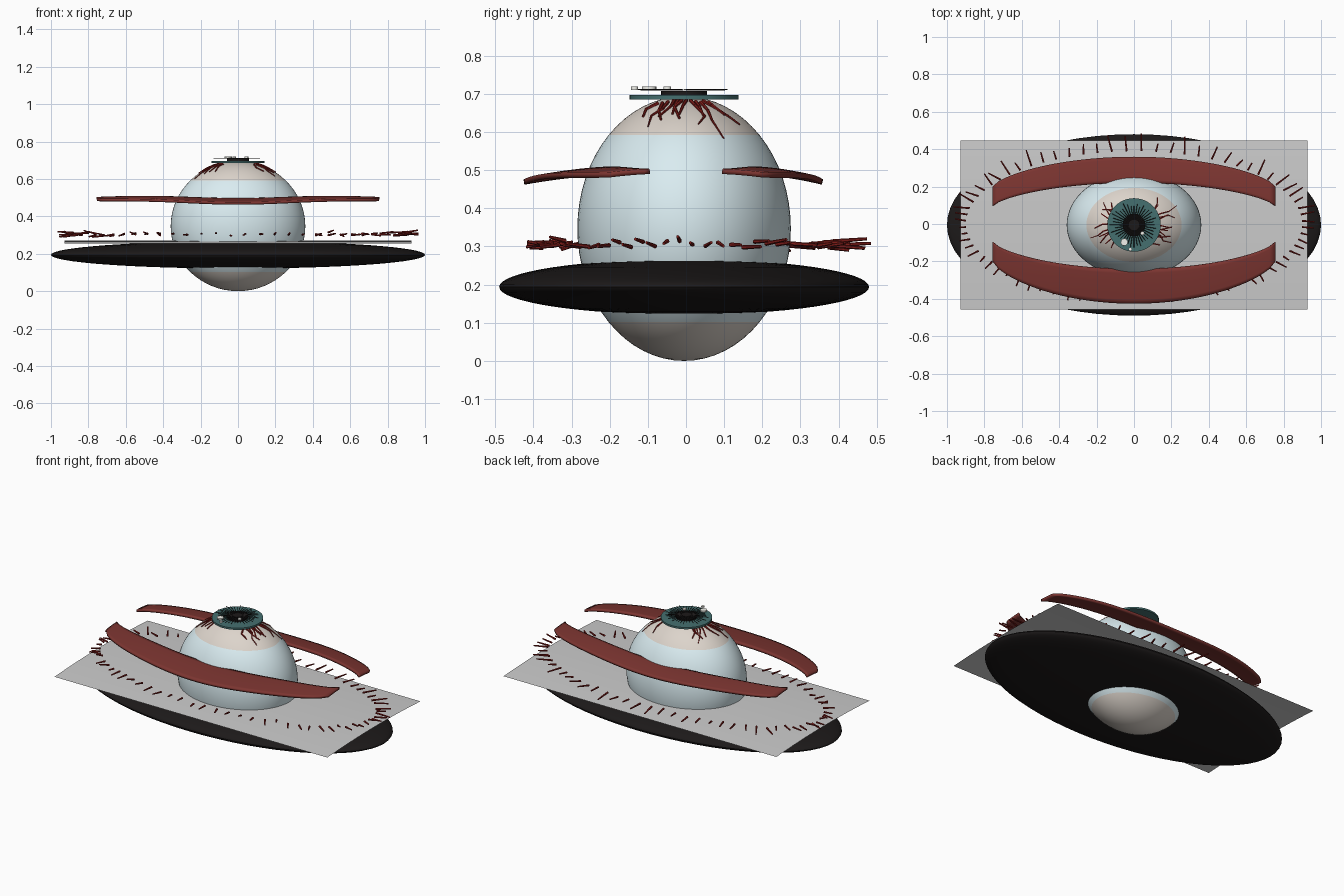
import bpy, bmesh, math, random
from mathutils import Vector, Matrix

if "Cube" in bpy.data.objects:
    bpy.data.objects.remove(bpy.data.objects["Cube"])

random.seed(7)
CY = -0.005              # depth centre of the eye
EYE_C, EYE_R = Vector((0, CY, 0.347)), Vector((0.36, 0.28, 0.347))


def mat(name, r, g, b):
    m = bpy.data.materials.new(name)
    m.diffuse_color = (r, g, b, 1)
    m.use_nodes = True
    m.node_tree.nodes["Principled BSDF"].inputs["Base Color"].default_value = m.diffuse_color
    return m


BLACK = mat("black", 0.012, 0.010, 0.010)
WHITE = mat("pale_blue", 0.70, 0.84, 0.88)
CREAM = mat("cream", 0.72, 0.66, 0.60)
TEAL = mat("teal", 0.06, 0.16, 0.16)
LID = mat("lid_red", 0.20, 0.035, 0.03)
BLOOD = mat("blood_red", 0.22, 0.012, 0.01)
SHINE = mat("shine", 0.9, 0.9, 0.85)


def finish(bm, name, mats, smooth=True):
    me = bpy.data.meshes.new(name)
    bmesh.ops.recalc_face_normals(bm, faces=bm.faces)
    bm.to_mesh(me)
    bm.free()
    for m in mats:
        me.materials.append(m)
    ob = bpy.data.objects.new(name, me)
    bpy.context.collection.objects.link(ob)
    if smooth:
        bpy.context.view_layer.objects.active = ob
        bpy.ops.object.select_all(action='DESELECT')
        ob.select_set(True)
        bpy.ops.object.shade_smooth_by_angle(angle=math.radians(35))
    return ob


def ellipsoid(name, centre, radii, mats, pick=None):
    bm = bmesh.new()
    bmesh.ops.create_uvsphere(bm, u_segments=64, v_segments=32, radius=1)
    bmesh.ops.transform(bm, verts=bm.verts,
                        matrix=Matrix.Translation(centre) @ Matrix.Diagonal((*radii, 1)))
    if pick:
        for f in bm.faces:
            f.material_index = pick(f.calc_center_median())
    return finish(bm, name, mats)


def disc(name, x, y, z0, z1, r, m, sides=48):
    bm = bmesh.new()
    bmesh.ops.create_cone(bm, cap_ends=True, segments=sides, radius1=r, radius2=r, depth=z1 - z0,
                          matrix=Matrix.Translation((x, y, (z0 + z1) / 2)))
    return finish(bm, name, [m])


def rod(bm, a, b, r1, r2, sides=6):
    d = b - a
    q = d.to_track_quat('Z', 'Y').to_matrix().to_4x4()
    bmesh.ops.create_cone(bm, cap_ends=True, segments=sides, radius1=r1, radius2=r2,
                          depth=d.length, matrix=Matrix.Translation((a + b) / 2) @ q)


# Dark socket and eyeball with cream poles
ellipsoid("socket", (0, CY, 0.194), (1.0, 0.485, 0.073), [BLACK])
ellipsoid("eyeball", EYE_C, EYE_R, [WHITE, CREAM],
          lambda c: 1 if abs(c.z - EYE_C.z) > 0.255 else 0)

# Skin sheet, gently arched across its depth
bm = bmesh.new()
bmesh.ops.create_grid(bm, x_segments=24, y_segments=16, size=1)
for v in bm.verts:
    v.co = (v.co.x * 0.927, CY + v.co.y * 0.452, 0.27 - 0.014 * v.co.y ** 2)
finish(bm, "skin_sheet", [])

# Iris, pupil and radial fibres
disc("iris", 0, CY, 0.686, 0.697, 0.143, TEAL)
disc("pupil", 0, CY, 0.697, 0.708, 0.06, BLACK)
bm = bmesh.new()
for i in range(40):
    a = math.tau * i / 40
    d = Vector((math.cos(a), math.sin(a), 0))
    c = Vector((0, CY, 0.711))
    rod(bm, c + d * 0.03, c + d * random.uniform(0.10, 0.133), 0.002, 0.0015, 5)
finish(bm, "iris_fibres", [BLACK])

# Highlights
for i, (x, y, r) in enumerate([(-0.052, -0.097, 0.019), (0.045, -0.049, 0.010), (-0.02, -0.135, 0.009)]):
    disc(f"highlight_{i}", x, y, 0.711, 0.719, r, SHINE, 20)

# Eyelids: arched strips, inner edge raised
def eyelid(name, side, mid_in, mid_out):
    bm = bmesh.new()
    nu, nv = 48, 8
    rows = []
    for i in range(nu + 1):
        t = 2 * i / nu - 1
        arch = (1 - t * t) ** 0.7
        x = 0.755 * t
        y0, y1 = 0.095 + (mid_in - 0.095) * arch, 0.20 + (mid_out - 0.20) * arch
        row = []
        for j in range(nv + 1):
            v = j / nv
            z = 0.497 - 0.022 * v ** 1.5 * (0.4 + 0.6 * arch) - 0.006 * math.cos(math.tau * x)
            row.append(bm.verts.new((x, side * (y0 + (y1 - y0) * v), z)))
        rows.append(row)
    for a, b in zip(rows, rows[1:]):
        for j in range(nv):
            bm.faces.new((a[j], b[j], b[j + 1], a[j + 1]))
    ob = finish(bm, name, [LID])
    s = ob.modifiers.new("thickness", 'SOLIDIFY')
    s.thickness, s.offset = 0.014, 0


eyelid("upper_eyelid", 1, 0.22, 0.358)
eyelid("lower_eyelid", -1, 0.24, 0.425)

# Lashes around the almond outline
bm = bmesh.new()
for side, n, b, mid_len in ((1, 36, 0.39, 0.075), (-1, 36, 0.375, 0.05)):
    for i in range(n):
        a = math.pi * (i + 0.5) / n
        base = Vector((0.90 * math.cos(a), side * b * math.sin(a), random.uniform(0.297, 0.315)))
        ang = math.atan2(side * math.sin(a), 0.8 * math.cos(a)) + random.uniform(-0.3, 0.3)
        length = mid_len * random.uniform(0.6, 1.3)
        tip = base + Vector((math.cos(ang) * length, math.sin(ang) * length, random.uniform(-0.012, 0.012)))
        tip.x = max(-0.965, min(0.965, tip.x))
        tip.y = max(-0.43, min(0.488, tip.y))
        rod(bm, base, tip, 0.006, 0.004)
finish(bm, "eyelashes", [BLOOD])


# Veins: jittered chains lying on the eyeball, both sides
def on_eye(ang, r):
    x, y = r * math.cos(ang), r * math.sin(ang) * 0.8
    k = 1 - (x / EYE_R.x) ** 2 - (y / EYE_R.y) ** 2
    return EYE_C + Vector((x, y, EYE_R.z * math.sqrt(max(k, 0)) + 0.003))


bm = bmesh.new()
for side in (0, math.pi):
    for i in range(12):
        ang = side + (i - 5.5) * 0.14
        r = random.uniform(0.09, 0.13)
        p = on_eye(ang, r)
        for k in range(random.choice((2, 2, 3))):
            ang += random.uniform(-0.16, 0.16)
            r += random.uniform(0.03, 0.055)
            q = on_eye(ang, r)
            rod(bm, p, q, 0.005 - 0.001 * k, 0.004 - 0.001 * k)
            p = q
finish(bm, "eye_veins", [BLOOD])
